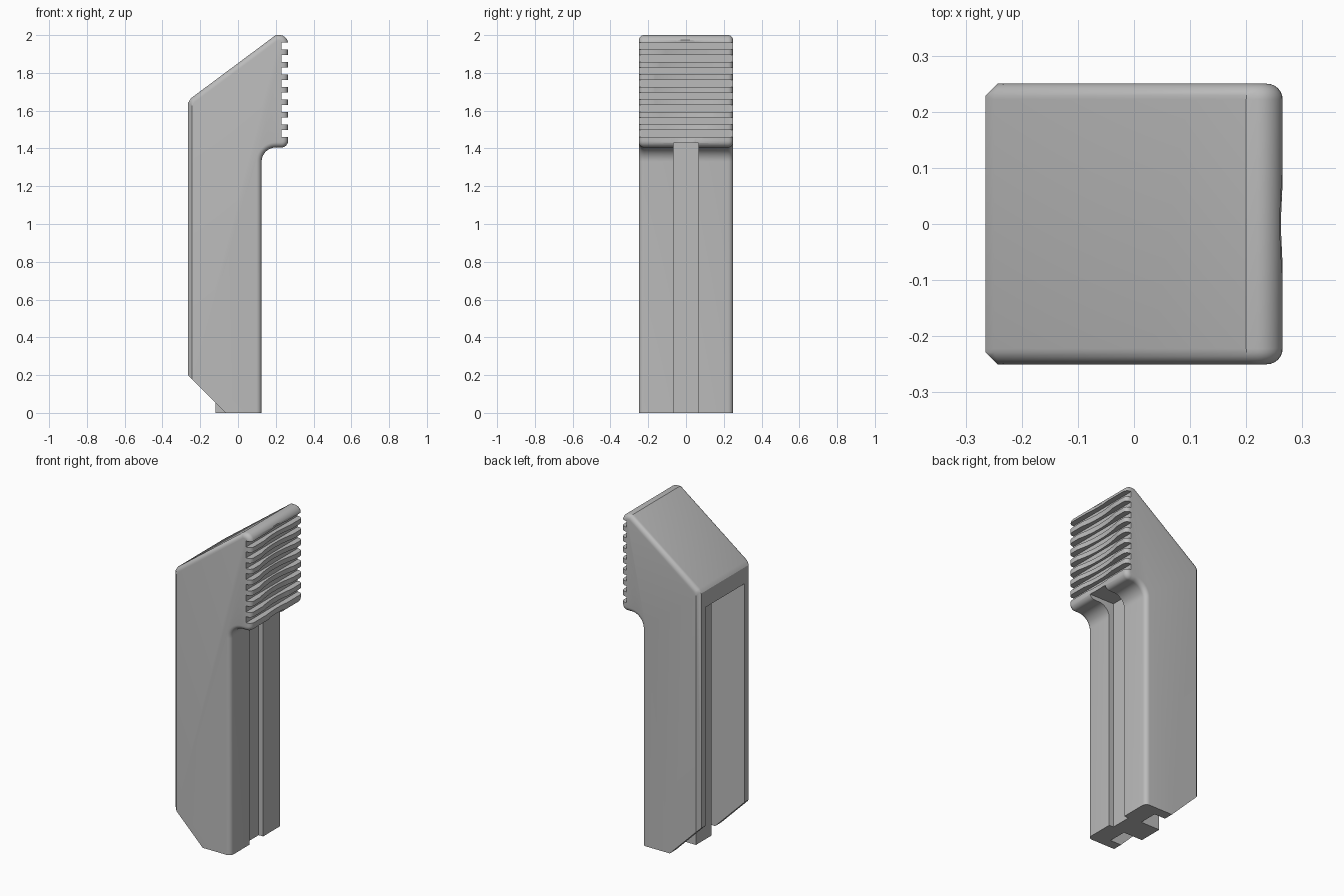
import bpy, bmesh
from math import sin, cos, radians, sqrt
from mathutils import Vector, Matrix

cube = bpy.data.objects.get("Cube")
if cube:
    bpy.data.objects.remove(cube, do_unlink=True)

grey = bpy.data.materials.new("plain_grey")
grey.use_nodes = True
COLOUR = (0.5, 0.5, 0.5, 1)
grey.diffuse_color = COLOUR
grey.node_tree.nodes["Principled BSDF"].inputs["Base Color"].default_value = COLOUR

HALF = 0.25     # half depth in y
BACK = -0.265   # rear plane
FACE = 0.265    # grip plane


def make(name, bm):
    bmesh.ops.recalc_face_normals(bm, faces=bm.faces)
    mesh = bpy.data.meshes.new(name)
    bm.to_mesh(mesh)
    bm.free()
    mesh.materials.append(grey)
    ob = bpy.data.objects.new(name, mesh)
    bpy.context.collection.objects.link(ob)
    return ob


def prism(points, y0, y1):
    """Extrude an x-z outline from y0 to y1."""
    bm = bmesh.new()
    face = bm.faces.new([bm.verts.new((x, y0, z)) for x, z in points])
    grown = bmesh.ops.extrude_face_region(bm, geom=[face])["geom"]
    bmesh.ops.translate(bm, vec=(0, y1 - y0, 0),
                        verts=[v for v in grown if isinstance(v, bmesh.types.BMVert)])
    bmesh.ops.recalc_face_normals(bm, faces=bm.faces)
    return bm


def box(x0, x1, y0, y1, z0, z1):
    return prism([(x0, z0), (x1, z0), (x1, z1), (x0, z1)], y0, y1)


def arc(cx, cz, r, a0, a1, n):
    angles = [radians(a0 + (a1 - a0) * i / n) for i in range(n + 1)]
    return [(cx + r * cos(a), cz + r * sin(a)) for a in angles]


def cut(target, bm):
    """Subtract a temporary solid from the target."""
    cutter = make("cutter", bm)
    cutter.hide_render = True
    mod = target.modifiers.new("cut", "BOOLEAN")
    mod.operation = "DIFFERENCE"
    mod.solver = "EXACT"
    mod.object = cutter
    bpy.context.view_layer.objects.active = target
    bpy.ops.object.modifier_apply(modifier=mod.name)
    bpy.data.objects.remove(cutter, do_unlink=True)


# Body: side outline with rounded long edges
outline = [(BACK, 0), (0.125, 0)]
outline += arc(0.2, 1.33, 0.075, 180, 90, 10)
outline += arc(FACE - 0.035, 1.44, 0.035, -90, 0, 6)
outline += arc(FACE - 0.045, 1.955, 0.045, 0, 90, 8)
outline += [(0.2, 2), (-0.25, 1.665), (BACK, 1.64)]
bm = prism(outline, -HALF, HALF)


def is_rounded(edge):
    a, b = (v.co for v in edge.verts)
    mid = (a + b) / 2
    return abs(a.y - b.y) < 1e-5 and mid.z > 0.001 and mid.x > BACK + 0.001


bmesh.ops.bevel(bm, geom=[e for e in bm.edges if is_rounded(e)], offset=0.028,
                offset_type="OFFSET", segments=6, profile=0.5, affect="EDGES")
body = make("body", bm)

# Thumb hollow in the grip face
bm = bmesh.new()
bmesh.ops.create_uvsphere(bm, u_segments=160, v_segments=80, radius=1,
                          matrix=Matrix.Translation((FACE - 0.022 + 0.71, 0, 1.71))
                          @ Matrix.Diagonal((0.71, 0.71, 1.22, 1)))
cut(body, bm)

# Grip grooves
for i in range(8):
    z = 1.478 + 0.0663 * i
    cut(body, box(0.23, 0.4, -0.4, 0.4, z - 0.0185, z + 0.0185))

# Shallow guide channel below the grip
cut(body, box(0.095, 0.4, -0.065, 0.065, -0.1, 1.43))

# Rear cavity between the two side walls
cut(body, box(-0.4, 0.01, -0.19, 0.19, -0.1, 1.54))

# Slanted lower ends and chamfered rear edges of both walls
cut(body, prism([(-0.065 + 0.1, -0.1), (BACK - 0.1, 0.3), (BACK - 0.1, -0.1)], -0.4, 0.4))
for side in (-1, 1):
    bm = box(-0.1, 0.1, -0.1, 0.1, -0.1, 2.2)
    offset = 0.1 - 0.022 / sqrt(2)
    bmesh.ops.transform(bm, verts=bm.verts, matrix=Matrix.Translation(
        Vector((BACK - offset / sqrt(2), side * (HALF + offset / sqrt(2)), 0)))
        @ Matrix.Rotation(radians(45), 4, "Z"))
    cut(body, bm)

# Centre rib standing in the rear cavity
rib = make("centre_rib", box(-0.12, 0.01, -0.075, 0.075, 0, 1.54))

# Smooth shading with crisp edges
for ob in bpy.context.selected_objects:
    ob.select_set(False)
body.select_set(True)
bpy.context.view_layer.objects.active = body
bpy.ops.object.shade_smooth_by_angle(angle=radians(30))
body.select_set(False)
